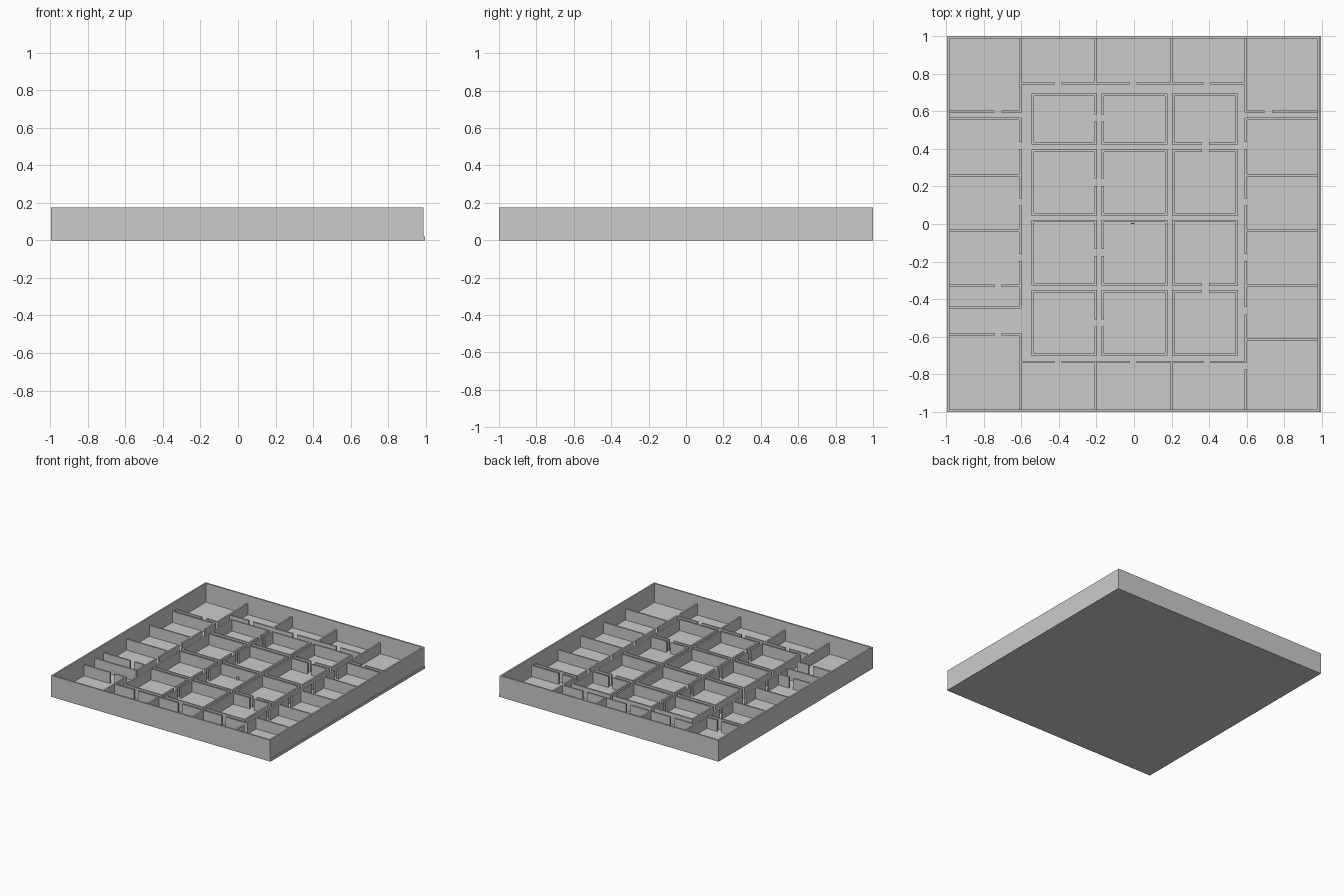
import bpy, bmesh

if "Cube" in bpy.data.objects:
    bpy.data.objects.remove(bpy.data.objects["Cube"])

FLOOR, INNER, OUTER = 0.02, 0.11, 0.175   # floor top, partition top, outer wall top
T, DOOR = 0.013, 0.038                    # wall thickness, door width
W, D = 0.995, 1.0                         # half width and half depth


def add_box(bm, x0, x1, y0, y1, z0, z1):
    v = bmesh.ops.create_cube(bm, size=1)["verts"]
    bmesh.ops.scale(bm, vec=(x1 - x0, y1 - y0, z1 - z0), verts=v)
    bmesh.ops.translate(bm, vec=((x0 + x1) / 2, (y0 + y1) / 2, (z0 + z1) / 2), verts=v)


def wall(bm, axis, pos, a, b, doors=(), top=INNER):
    """Wall running along axis at pos from a to b, cut by full-height doors."""
    cuts = [a]
    for d in sorted(doors):
        cuts += [d - DOOR / 2, d + DOOR / 2]
    cuts.append(b)
    for s, e in zip(cuts[::2], cuts[1::2]):
        if axis == "x":
            add_box(bm, s, e, pos - T / 2, pos + T / 2, FLOOR, top)
        else:
            add_box(bm, pos - T / 2, pos + T / 2, s, e, FLOOR, top)


def finish(bm, name):
    mesh = bpy.data.meshes.new(name)
    bm.to_mesh(mesh)
    bm.free()
    obj = bpy.data.objects.new(name, mesh)
    bpy.context.collection.objects.link(obj)
    return obj


# Floor slab
bm = bmesh.new()
add_box(bm, -W, W, -D, D, 0, FLOOR)
finish(bm, "floor")

# Outer walls, the right one set slightly in from the slab edge
bm = bmesh.new()
R = W - 0.006
for y in (-D + T / 2, D - T / 2):
    wall(bm, "x", y, -W, R, top=OUTER)
for x in (-W + T / 2, R - T / 2):
    wall(bm, "y", x, -D + T, D - T, top=OUTER)
finish(bm, "outer_walls")

L, RX = -0.606, 0.595      # corridor sides of the outer ring of rooms
XL, XR = -W + T, R - T     # inner faces of the outer walls
YF, YB = -D + T, D - T

# Back and front rows of rooms
bm = bmesh.new()
for y, end in ((0.75, YB), (-0.735, YF)):
    wall(bm, "x", y, L, RX, (-0.405, -0.006, 0.388))
    for x in (-0.205, 0.20):
        wall(bm, "y", x, min(y, end), max(y, end))
finish(bm, "front_and_back_rooms")

# Left rooms, with a passage to the outer wall near the front
bm = bmesh.new()
wall(bm, "y", L, 0.595, YB)
wall(bm, "y", L, -0.45, 0.565, (0.418, 0.118, -0.178))
wall(bm, "y", L, YF, -0.58)
for y in (0.56, 0.26, -0.035, -0.447):
    wall(bm, "x", y, XL, L)
for y in (0.598, -0.33, -0.587):
    wall(bm, "x", y, XL, L, (-0.725,))
finish(bm, "left_rooms")

# Right rooms
bm = bmesh.new()
wall(bm, "y", RX, 0.595, YB)
wall(bm, "y", RX, YF, 0.565, (0.418, 0.118, -0.178, -0.462, -0.757))
for y in (0.56, 0.26, -0.035, -0.33, -0.617):
    wall(bm, "x", y, RX, XR)
wall(bm, "x", 0.598, RX, XR, (0.715,))
finish(bm, "right_rooms")

# Grid of free-standing middle rooms: (low, high, side door) per row
columns = [(-0.54, -0.203), (-0.167, 0.172), (0.208, 0.546)]
rows = [(0.43, 0.688, 0.565), (0.053, 0.39, 0.222),
        (-0.322, 0.016, -0.152), (-0.695, -0.358, -0.527)]
bm = bmesh.new()
for c, (x0, x1) in enumerate(columns):
    for r, (y0, y1, side) in enumerate(rows):
        wall(bm, "y", x0, y0, y1, (side,) if c == 1 else ())
        wall(bm, "y", x1, y0, y1, (side,) if c == 0 else ())
        end_door = (0.38,) if c == 2 else ()
        h = T / 2
        wall(bm, "x", y0, x0 - h, x1 + h, end_door if r % 2 == 0 else ())
        wall(bm, "x", y1, x0 - h, x1 + h, end_door if r % 2 == 1 else ())
finish(bm, "middle_rooms")

# Tiny marker near the centre
bm = bmesh.new()
add_box(bm, -0.015, 0.003, -0.001, 0.006, FLOOR, 0.045)
finish(bm, "centre_marker")
